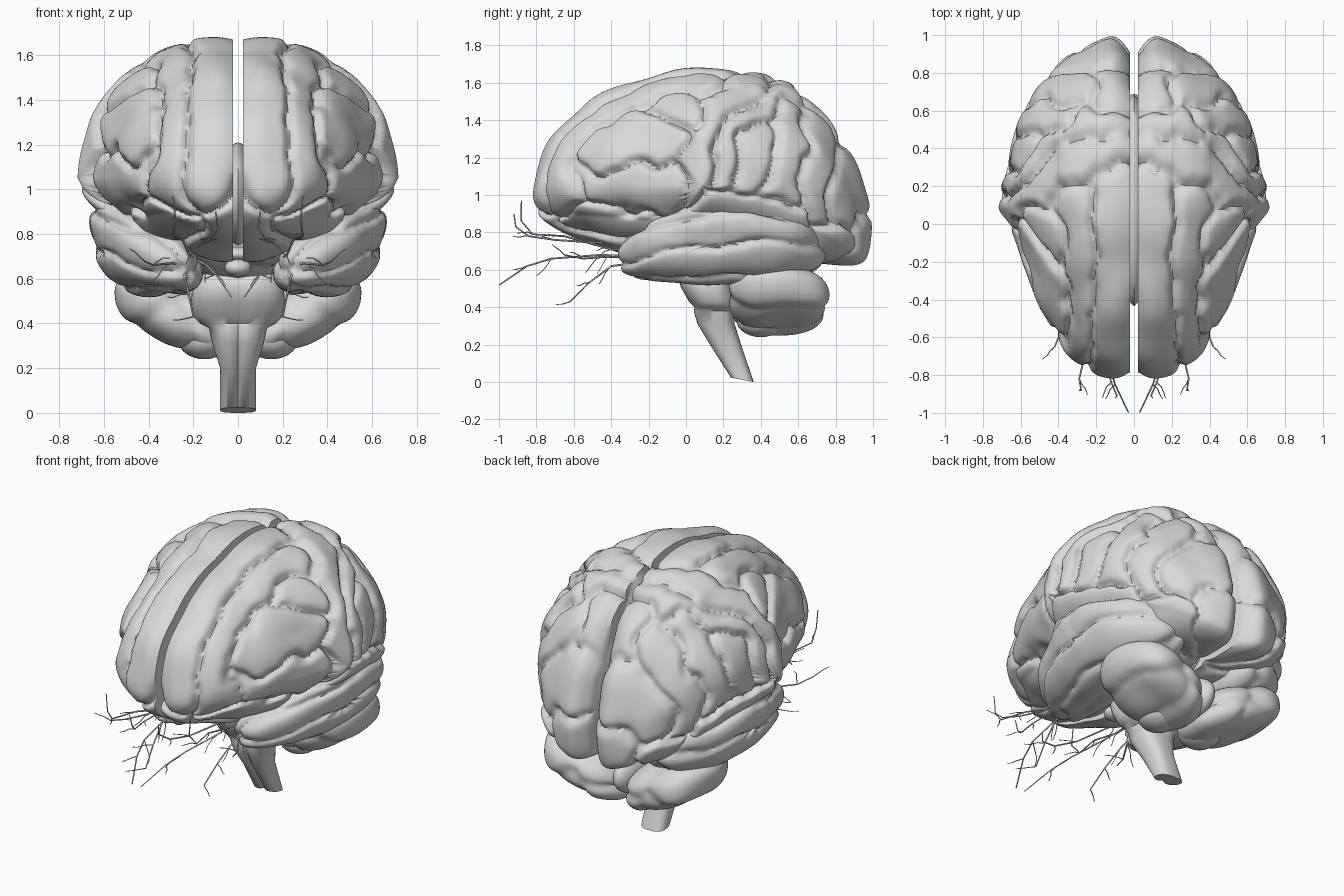
import bpy, bmesh, math, random
from mathutils import Vector, noise

random.seed(4)
if "Cube" in bpy.data.objects:
    bpy.data.objects.remove(bpy.data.objects["Cube"], do_unlink=True)

grey = bpy.data.materials.new("matte_grey")
grey.use_nodes = True
grey.diffuse_color = (0.7, 0.7, 0.7, 1)
for node in grey.node_tree.nodes:
    if node.type == 'BSDF_PRINCIPLED':
        node.inputs["Base Color"].default_value = grey.diffuse_color
        node.inputs["Roughness"].default_value = 0.7


def finish(name, bm, mirror=False, angle=50):
    """Turn a bmesh into a smooth-shaded, optionally mirrored object."""
    bmesh.ops.recalc_face_normals(bm, faces=bm.faces)
    mesh = bpy.data.meshes.new(name)
    bm.to_mesh(mesh)
    bm.free()
    mesh.materials.append(grey)
    obj = bpy.data.objects.new(name, mesh)
    bpy.context.collection.objects.link(obj)
    bpy.ops.object.select_all(action='DESELECT')
    obj.select_set(True)
    bpy.context.view_layer.objects.active = obj
    bpy.ops.object.shade_smooth_by_angle(angle=math.radians(angle))
    if mirror:
        obj.modifiers.new("mirror", 'MIRROR').use_mirror_merge = False
    return obj


def bridge(bm, a, b):
    n = len(a)
    for i in range(n):
        bm.faces.new((a[i], a[(i + 1) % n], b[(i + 1) % n], b[i]))


def power(v, e):
    return math.copysign(abs(v) ** e, v)


def on_side(y, z, side=1):
    """Unit direction whose side projection is (y, z)."""
    r = math.hypot(y, z)
    k = 1 if r < 1 else 0.999 / r
    y, z = y * k, z * k
    return Vector((side * math.sqrt(max(0, 1 - y * y - z * z)), y, z))


def folded(name, shape, centre, paths, sweep, rings, segs, depth, width, warp):
    """A closed body whose surface swells into one pad along each path."""
    ridges = []
    for path in paths:
        pts = [on_side(*p) for p in path]
        samples = [shape(pts[0])]
        for a, b in zip(pts, pts[1:]):
            samples += [shape(a.lerp(b, t / 5).normalized()) for t in range(1, 6)]
        ridges.append((samples, random.uniform(-0.016, 0.012)))

    def place(s):
        p = shape(s)
        q = p + noise.noise_vector(p * 3.5) * warp + noise.noise_vector(p * 9) * warp * 0.3
        near = sorted((min((q - r).length for r in samples), level)
                      for samples, level in ridges)
        gap = near[1][0] - near[0][0]
        # Levels meet halfway at each furrow
        h = near[0][1] + 0.5 * (near[1][1] - near[0][1]) * math.exp(-gap / 0.02)
        h += 0.022 * noise.noise(p * 4.5) - depth * math.exp(-gap / width)
        return p + (p - centre).normalized() * h

    bm = bmesh.new()
    pole = bm.verts.new(place(Vector((1, 0, 0))))
    loops = []
    last = rings if sweep < 100 else rings - 1
    for i in range(1, last + 1):
        f = math.radians(sweep) * i / rings
        loops.append([])
        for j in range(segs):
            t = math.tau * j / segs
            s = Vector((math.cos(f), math.sin(f) * math.cos(t), math.sin(f) * math.sin(t)))
            loops[-1].append(bm.verts.new(place(s)))
    for j in range(segs):
        bm.faces.new((pole, loops[0][j], loops[0][(j + 1) % segs]))
    for a, b in zip(loops, loops[1:]):
        bridge(bm, a, b)
    bm.faces.new(loops[-1])
    inner = [v for loop in loops[:-1] for v in loop]
    for _ in range(2):
        bmesh.ops.smooth_vert(bm, verts=inner, factor=0.5,
                              use_axis_x=True, use_axis_y=True, use_axis_z=True)
    return finish(name, bm, mirror=True)


# Cerebral hemispheres: egg-shaped half domes, rounded off towards the fissure
def dome(s):
    rear, front = max(s.y, 0), max(-s.y, 0)
    x = 0.68 * s.x * (1 - 0.5 * front * (1 - front))
    y, z = s.y, 1.05 - 0.22 * rear ** 4
    if s.z > 0:
        z += 0.66 * s.z * (1 - 0.12 * front)
    else:
        low = 0.4 + 0.12 * rear - 0.07 * front
        z -= low * abs(s.z) ** 0.68 * (1 - 0.4 * s.x * front)
        x *= 1 - 0.2 * (1 - rear) * min(1, 2.5 * abs(s.z))
        y = power(y, 1 - 0.22 * min(1, 3 * abs(s.z)))
    edge = max(0, 1 - s.x / 0.17) ** 2
    trim = 1 - (0.03 + 0.07 * rear * rear) * edge
    return Vector((0.022 + x, 0.085 + 0.925 * y * trim, 1 + (z - 1) * trim))


frontal = [
    [(-.98, 0), (-.85, .5), (-.5, .85), (0, .985), (.18, .97)],
    [(-.86, -.1), (-.82, .3), (-.6, .66), (-.2, .87), (.05, .87)],
    [(-.62, .4), (-.4, .52), (-.18, .4)],
    [(-.2, .72), (-.05, .62)],
    [(-.7, .0), (-.45, .02), (-.25, .12)],
    [(-.7, -.5), (-.4, -.55)],
    [(-.86, -.5), (-.4, -.9)],
]
parietal = [
    [(.36, .93), (.16, .64), (.0, .4), (-.03, .12)],
    [(.52, .85), (.32, .65), (.15, .45), (.13, .1)],
    [(.32, .1), (.36, .35)],
    [(.5, .68), (.55, .4), (.52, 0)],
    [(.68, .55), (.73, .3), (.7, 0)],
    [(.66, .75), (.78, .62)],
]
occipital = [
    [(.88, .45), (.9, .2), (.86, .1)],
    [(.95, -.1), (.9, -.4)],
    [(.72, -.4), (.6, -.65)],
    [(.05, -.25), (.4, -.25)],
    [(.3, -.85), (-.1, -.9)],
]
folded("cerebral_hemispheres", dome, Vector((0.022, 0.085, 1.0)),
       frontal + parietal + occipital, 90, 76, 230, 0.065, 0.026, 0.1)


# Temporal lobes: blunt bodies slung under the domes, leaning out at the top
def temporal(s):
    rear, front = max(s.y, 0), max(-s.y, 0)
    taper = 1 - 0.2 * front
    x = 0.43 - 0.1 * rear * rear - 0.12 * front + 0.235 * power(s.x, .8) * taper + 0.08 * s.z
    z = 0.75 - 0.09 * front - 0.04 * rear + 0.215 * power(s.z, .8) * taper
    return Vector((x, 0.19 + 0.57 * power(s.y, .8), z))


folded("temporal_lobes", temporal, Vector((0.42, 0.19, 0.73)), [
    [(-.6, .75), (0, .9), (.5, .85)],
    [(-.95, .1), (-.3, .4), (.4, .4), (.9, .2)],
    [(-.85, -.45), (-.2, -.3), (.4, -.25), (.85, -.35)],
    [(-.5, -.85), (.6, -.8)],
    [(-.6, -.6, -1), (.6, -.6, -1)],
    [(-.6, .3, -1), (.6, .3, -1)],
], 180, 60, 100, 0.045, 0.025, 0.06)


# Cerebellum: paired lobes rising to the outside
def cerebellar(s):
    return Vector((0.27 + 0.265 * power(s.x, .85), 0.495 + 0.275 * power(s.y, .8),
                   0.43 + 0.09 * s.x + 0.15 * power(s.z, .8)))


folded("cerebellum", cerebellar, Vector((0.27, 0.495, 0.43)), [
    [(-.6, .1), (.1, .2), (.8, .1)],
    [(-.5, -.85), (.5, -.85)],
    [(-.3, .5, -1), (.5, .5, -1)],
    [(.6, -.3, -1), (-.4, -.4, -1)],
], 180, 40, 64, 0.03, 0.025, 0.05)


def ellipsoid(name, centre, size, mirror=False):
    bm = bmesh.new()
    bmesh.ops.create_uvsphere(bm, u_segments=24, v_segments=14, radius=1)
    for v in bm.verts:
        v.co = Vector(c + k * s for c, k, s in zip(centre, v.co, size))
    return finish(name, bm, mirror)


# Inner parts that join the halves
ellipsoid("corpus_callosum", (0, 0.125, 0.96), (0.08, 0.56, 0.25))
ellipsoid("thalamus", (0, 0.2, 0.77), (0.3, 0.38, 0.2))
ellipsoid("pituitary", (0, -0.17, 0.65), (0.06, 0.06, 0.04))
ellipsoid("optic_chiasm", (0, -0.14, 0.71), (0.13, 0.08, 0.035))
ellipsoid("vermis", (0, 0.47, 0.43), (0.08, 0.22, 0.13))
ellipsoid("cerebellar_tonsils", (0.15, 0.4, 0.33), (0.12, 0.13, 0.09), True)

# Brainstem: stacked rings of (y, z, half width, half depth), grooved in front
bm = bmesh.new()
loops = []
for y, z, rx, ry in [(.3, 0, .08, .062), (.21, .2, .08, .085), (.16, .31, .115, .1),
                     (.15, .38, .13, .11), (.16, .4, .17, .115), (.14, .43, .2, .125),
                     (.115, .5, .21, .14), (.1, .56, .205, .15), (.11, .6, .19, .145),
                     (.14, .64, .16, .13), (.2, .8, .12, .1)]:
    loop = []
    for i in range(40):
        a = math.tau * i / 40
        c, s = power(math.cos(a), .75), power(math.sin(a), .75)
        groove = 0.025 * math.exp(-(c * rx / 0.015) ** 2) if s < 0 else 0
        loop.append(bm.verts.new((c * rx, y + s * ry + groove, z + 0.012 * (1 - s) * (z == 0))))
    loops.append(loop)
for a, b in zip(loops, loops[1:]):
    bridge(bm, a, b)
bm.faces.new(loops[0])
bm.faces.new(loops[-1])
finish("brainstem", bm)

# Cranial nerves: thin branching tubes on both sides
curve = bpy.data.curves.new("cranial_nerves", 'CURVE')
curve.dimensions = '3D'
curve.bevel_depth = 0.006
curve.bevel_resolution = 0


def nerve(points, thick):
    for side in (1, -1):
        spline = curve.splines.new('POLY')
        spline.points.add(len(points) - 1)
        for i, (pt, p) in enumerate(zip(spline.points, points)):
            pt.co = (side * p[0], p[1], p[2], 1)
            pt.radius = thick * (1 - 0.5 * i / len(points))


mains = [
    [(.18, -.1, .68), (.22, -.4, .71), (.25, -.65, .78), (.29, -.82, .79), (.28, -.88, .86), (.29, -.88, .97)],
    [(.15, -.1, .68), (.18, -.4, .74), (.16, -.7, .76), (.12, -.84, .78), (.09, -.91, .83), (.1, -.92, .9)],
    [(.15, -.1, .66), (.18, -.45, .68), (.14, -.72, .66), (.1, -.85, .62), (.03, -.997, .52)],
    [(.2, -.1, .66), (.24, -.4, .62), (.22, -.52, .53), (.2, -.62, .43)],
    [(.2, -.1, .66), (.3, -.42, .67), (.38, -.55, .66), (.42, -.65, .68)],
]
for path in mains:
    nerve(path, 1)
    for base in path[1:4]:
        tip = Vector(base)
        twig = [tip]
        heading = Vector((random.uniform(-.03, .03), -0.025, random.uniform(-.03, .03)))
        for _ in range(3):
            tip = tip + heading + Vector([random.uniform(-.01, .01) for _ in range(3)])
            twig.append(tip)
        nerve(twig, 0.55)
curve.materials.append(grey)
nerves = bpy.data.objects.new("cranial_nerves", curve)
bpy.context.collection.objects.link(nerves)
bpy.ops.object.select_all(action='DESELECT')
nerves.select_set(True)
bpy.context.view_layer.objects.active = nerves
bpy.ops.object.convert(target='MESH')
